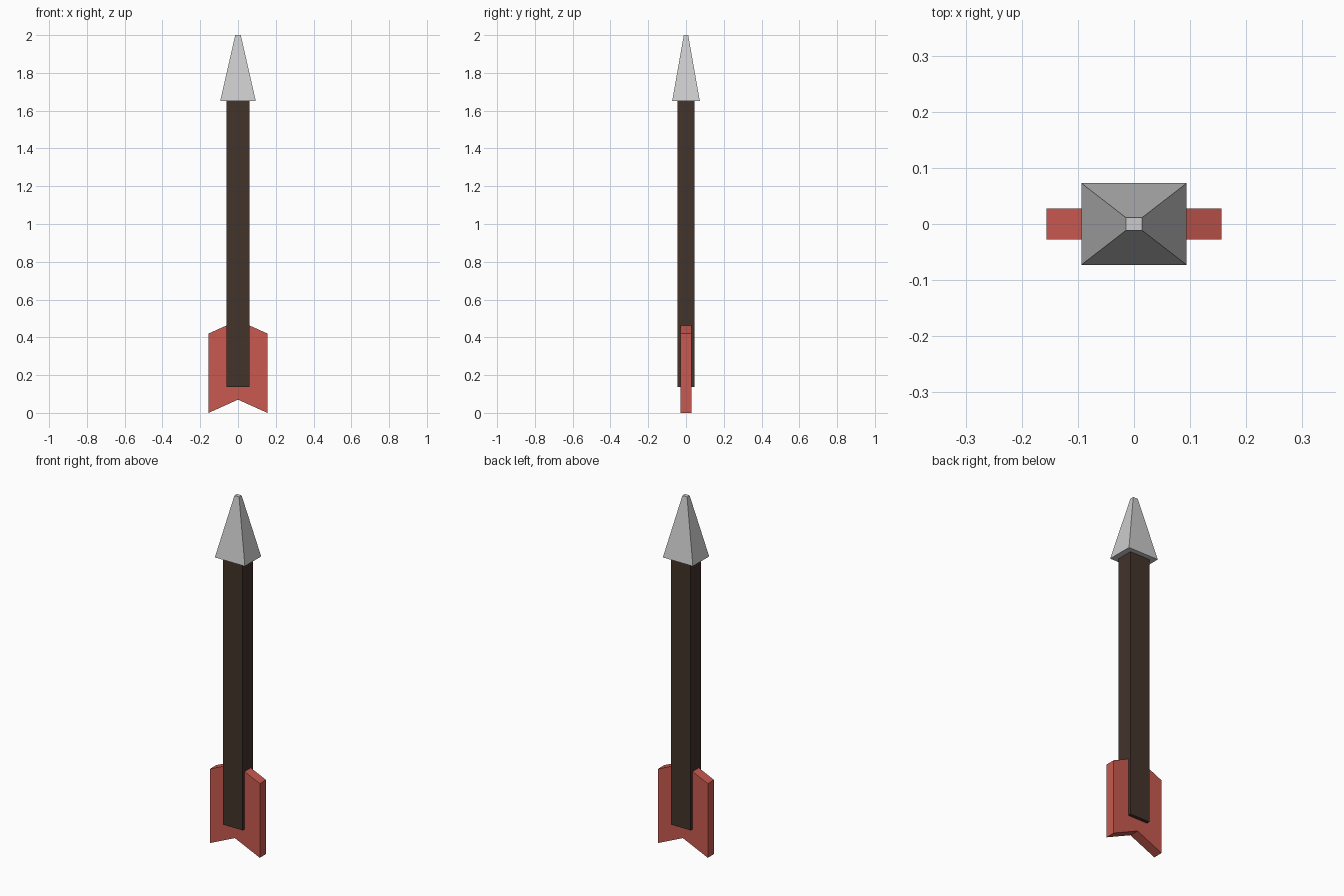
import bpy
import bmesh

if "Cube" in bpy.data.objects:
    bpy.data.objects.remove(bpy.data.objects["Cube"])


def material(name, color):
    mat = bpy.data.materials.new(name)
    mat.diffuse_color = (*color, 1)
    mat.use_nodes = True
    mat.node_tree.nodes["Principled BSDF"].inputs["Base Color"].default_value = mat.diffuse_color
    return mat


def loft(name, sections, mat=None):
    """Join matching outlines into a closed flat-faced solid."""
    bm = bmesh.new()
    rings = [[bm.verts.new(p) for p in pts] for pts in sections]
    for a, b in zip(rings, rings[1:]):
        n = len(a)
        for i in range(n):
            j = (i + 1) % n
            bm.faces.new((a[i], a[j], b[j], b[i]))
    bm.faces.new(rings[0][::-1])
    bm.faces.new(rings[-1])
    bmesh.ops.recalc_face_normals(bm, faces=bm.faces)
    mesh = bpy.data.meshes.new(name)
    bm.to_mesh(mesh)
    bm.free()
    obj = bpy.data.objects.new(name, mesh)
    bpy.context.collection.objects.link(obj)
    if mat:
        mesh.materials.append(mat)
    return obj


def rect(hx, hy, z):
    return [(-hx, -hy, z), (hx, -hy, z), (hx, hy, z), (-hx, hy, z)]


wood = material("dark_wood", (0.056, 0.033, 0.024))
red = material("red_feather", (0.58, 0.10, 0.08))

# Square-sided shaft
loft("shaft", [rect(0.061, 0.046, 0.137), rect(0.061, 0.046, 1.655)], wood)

# Tapered head with a small flat tip
loft("arrow_head", [rect(0.094, 0.073, 1.652), rect(0.0145, 0.0115, 2.0)])

# Chevron-shaped fletching, a single plate through the shaft
chevron = [(-0.156, 0.0), (0, 0.07), (0.156, 0.0),
           (0.156, 0.42), (0, 0.49), (-0.156, 0.42)]
loft("fletching", [[(x, y, z) for x, z in chevron] for y in (-0.028, 0.028)], red)
